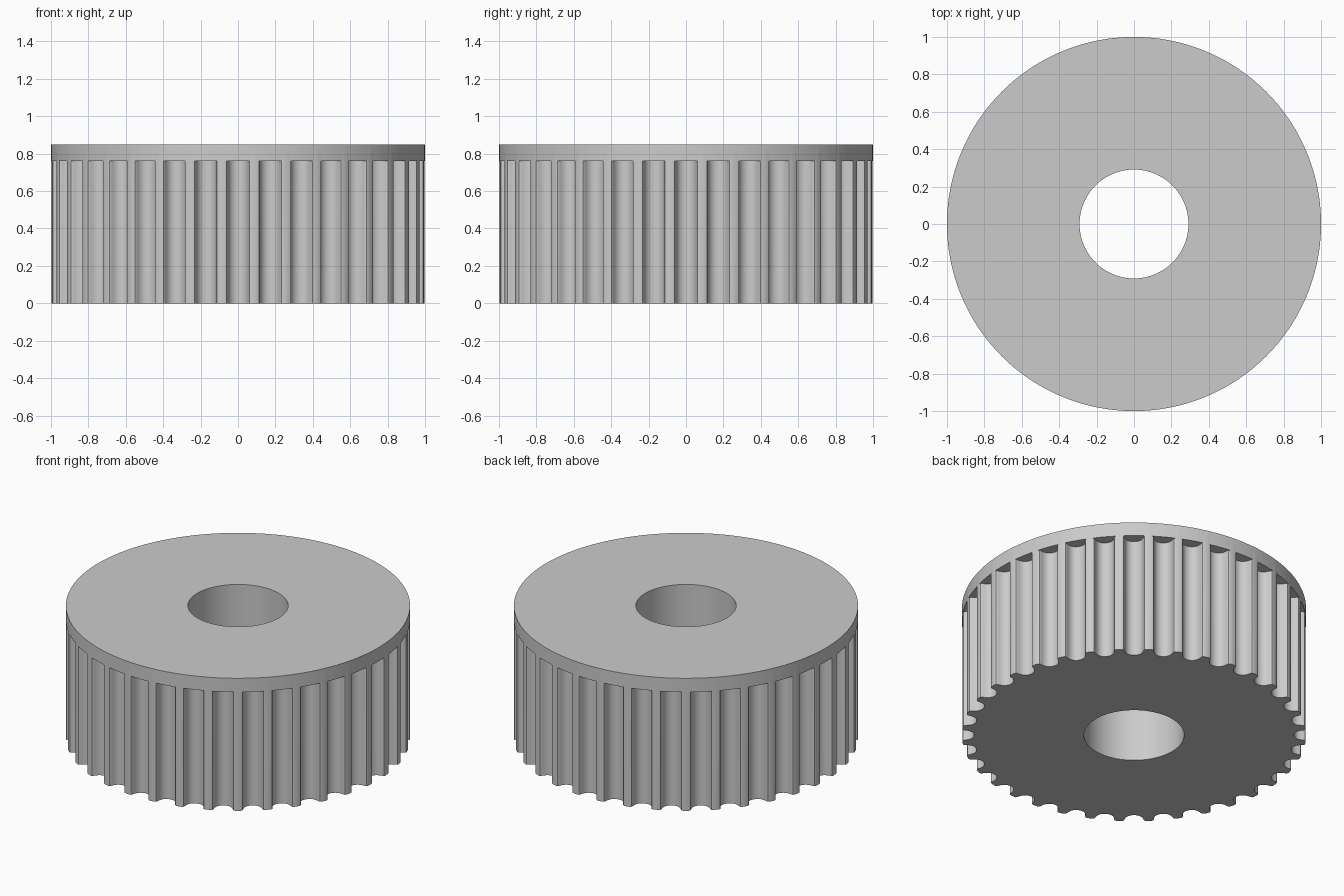
import bpy, bmesh
from math import sin, cos, pi, atan2, hypot, sqrt

cube = bpy.data.objects.get("Cube")
if cube:
    bpy.data.objects.remove(cube)

TEETH = 36
RADIUS, BORE = 1.0, 0.291
RIM_Z, TOP_Z = 0.762, 0.85

# Half of one rounded groove: (half width, depth) from the lip to the floor
HALF_GROOVE = [(0.071, 0), (0.0616, 0.0033), (0.0569, 0.0117), (0.055, 0.0213),
               (0.052, 0.0306), (0.048, 0.0396), (0.0429, 0.0482),
               (0.0341, 0.0569), (0.0236, 0.0632), (0.0121, 0.067), (0, 0.0683)]
LIP = sqrt(RADIUS ** 2 - HALF_GROOVE[0][0] ** 2)

# Full toothed outline as (angle, radius), with one extra point on each rib
groove = [(-w, d) for w, d in HALF_GROOVE] + HALF_GROOVE[-2::-1]
outline = []
for i in range(TEETH):
    turn = 2 * pi * i / TEETH
    outline += [(turn + atan2(w, LIP - d), hypot(w, LIP - d)) for w, d in groove]
    outline.append((turn + pi / TEETH, RADIUS))

bm = bmesh.new()


def ring(z, radius=None):
    """Loop of points at height z, toothed unless a radius is given."""
    return [bm.verts.new(((radius or r) * cos(a), (radius or r) * sin(a), z))
            for a, r in outline]


# Skin from the bore, under the body, up the teeth, round the flange and back
rings = [ring(0, BORE), ring(0), ring(RIM_Z), ring(RIM_Z, RADIUS),
         ring(TOP_Z, RADIUS), ring(TOP_Z, BORE)]
count = len(outline)
for k, low in enumerate(rings):
    high = rings[(k + 1) % len(rings)]
    for j in range(count):
        n = (j + 1) % count
        bm.faces.new((low[j], low[n], high[n], high[j]))

# Merge the flange edge with the rib tops
bmesh.ops.remove_doubles(bm, verts=bm.verts, dist=0.00005)
bmesh.ops.recalc_face_normals(bm, faces=bm.faces)

mesh = bpy.data.meshes.new("toothed_pulley")
bm.to_mesh(mesh)
bm.free()
pulley = bpy.data.objects.new("toothed_pulley", mesh)
bpy.context.collection.objects.link(pulley)

# Plain grey material
grey = bpy.data.materials.new("plain_grey")
grey.use_nodes = True
colour = (0.6, 0.6, 0.6, 1)
grey.diffuse_color = colour
grey.node_tree.nodes["Principled BSDF"].inputs["Base Color"].default_value = colour
mesh.materials.append(grey)

# Smooth the curved walls, keep the edges crisp
bpy.ops.object.select_all(action='DESELECT')
pulley.select_set(True)
bpy.context.view_layer.objects.active = pulley
bpy.ops.object.shade_smooth_by_angle(angle=pi / 6)
